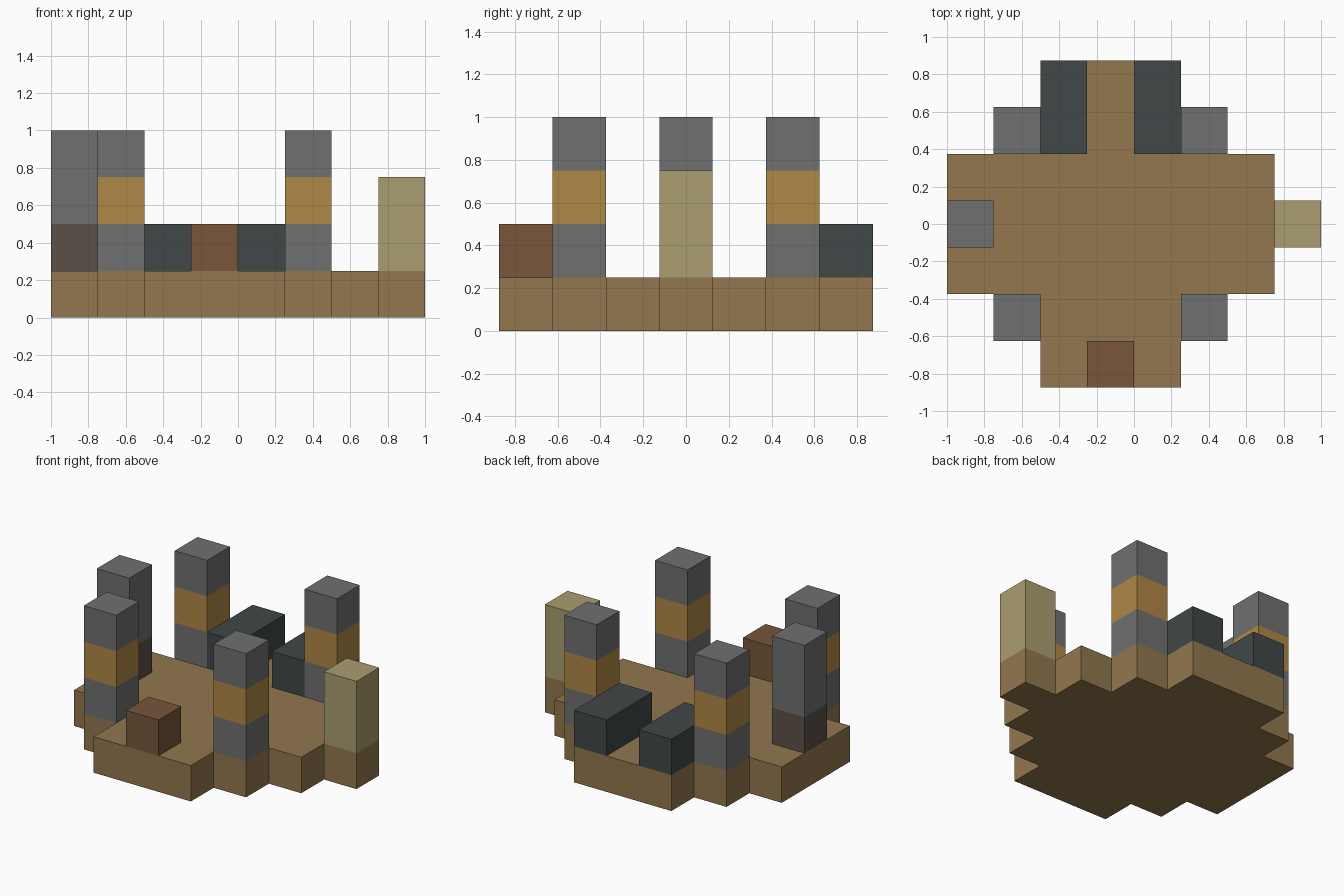
import bpy
import bmesh

cube = bpy.data.objects.get("Cube")
if cube:
    bpy.data.objects.remove(cube, do_unlink=True)

U = 0.25  # side of one block


def material(name, r, g, b):
    """Flat material from 0-255 display values."""
    def lin(v):
        v /= 255
        return v / 12.92 if v <= 0.04045 else ((v + 0.055) / 1.055) ** 2.4
    colour = (lin(r), lin(g), lin(b), 1)
    mat = bpy.data.materials.new(name)
    mat.use_nodes = True
    mat.diffuse_color = colour
    bsdf = mat.node_tree.nodes["Principled BSDF"]
    bsdf.inputs["Base Color"].default_value = colour
    bsdf.inputs["Roughness"].default_value = 0.9
    return mat


earth = material("earth_brown", 146, 119, 78)
stone = material("stone_grey", 112, 112, 112)
ochre = material("ochre_wood", 176, 136, 70)
khaki = material("pale_khaki", 170, 157, 112)
slate = material("dark_slate", 65, 71, 71)
rust = material("red_brown", 120, 86, 58)
umber = material("dark_umber", 92, 80, 72)


def prism(name, outline, z, bands):
    """Extrude an outline upward, one (height, material) band at a time."""
    bm = bmesh.new()
    mats = list(dict.fromkeys(m for _, m in bands))
    ring = [bm.verts.new((x, y, z)) for x, y in outline]
    bm.faces.new(ring[::-1]).material_index = 0
    n = len(ring)
    for height, mat in bands:
        z += height
        upper = [bm.verts.new((x, y, z)) for x, y in outline]
        for i in range(n):
            j = (i + 1) % n
            side = bm.faces.new((ring[i], ring[j], upper[j], upper[i]))
            side.material_index = mats.index(mat)
        ring = upper
    bm.faces.new(ring).material_index = mats.index(bands[-1][1])
    mesh = bpy.data.meshes.new(name)
    bm.to_mesh(mesh)
    bm.free()
    for mat in mats:
        mesh.materials.append(mat)
    obj = bpy.data.objects.new(name, mesh)
    bpy.context.collection.objects.link(obj)
    return obj


def block(name, x, y, bands, depth=U):
    """Square column on the base, with its low corner at x, y."""
    outline = [(x, y), (x + U, y), (x + U, y + depth), (x, y + depth)]
    return prism(name, outline, U, bands)


# Stepped base: back half of the outline, mirrored to the front
back = [(4, .5), (3, .5), (3, 1.5), (2, 1.5), (2, 2.5), (1, 2.5), (1, 3.5),
        (-2, 3.5), (-2, 2.5), (-3, 2.5), (-3, 1.5), (-4, 1.5)]
cells = back + [(x, -y) for x, y in reversed(back)]
prism("base", [(x * U, y * U) for x, y in cells], 0, [(U, earth)])

# Four banded corner towers
for side, x in (("right", -3 * U), ("left", U)):
    for end, y in (("front", -2.5 * U), ("back", 1.5 * U)):
        block(f"{end}_{side}_tower", x, y, [(U, stone), (U, ochre), (U, stone)])

# Side columns
block("right_column", -4 * U, -U / 2, [(U, umber), (2 * U, stone)])
block("left_post", 3 * U, -U / 2, [(2 * U, khaki)])

# Front block and the two long blocks at the back
block("front_block", -U, -3.5 * U, [(U, rust)])
block("back_right_bench", -2 * U, 1.5 * U, [(U, slate)], 2 * U)
block("back_left_bench", 0, 1.5 * U, [(U, slate)], 2 * U)
